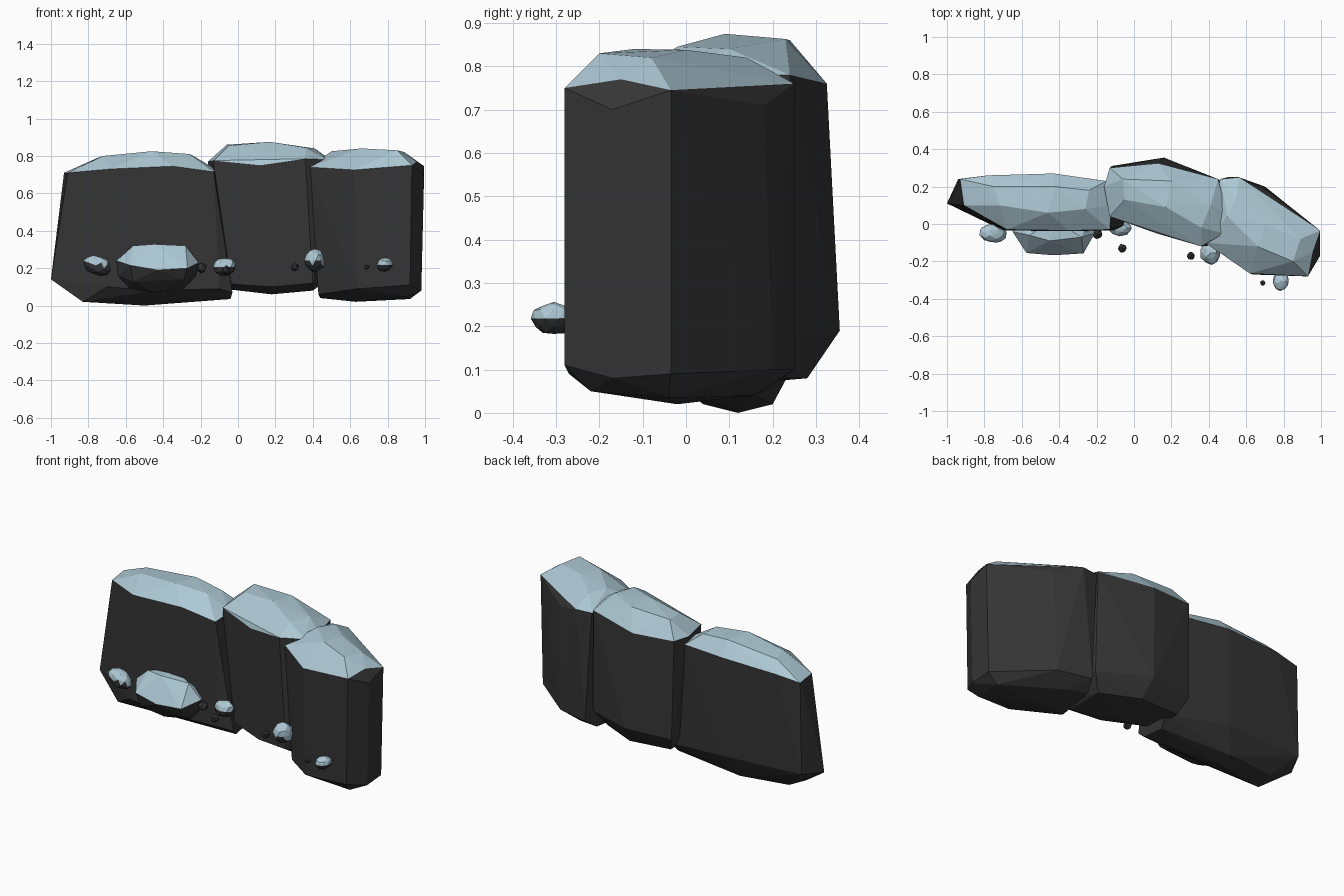
import bpy, bmesh, random
from mathutils import Vector, Euler

random.seed(4)


def material(name, rgb):
    m = bpy.data.materials.new(name)
    m.diffuse_color = (*rgb, 1)
    return m


STONE = material("dark stone", (0.035, 0.035, 0.035))
SNOW = material("pale blue snow", (0.42, 0.58, 0.66))


def hull(name, points, snow_limit):
    """Faceted convex rock; faces looking up more than snow_limit are snow."""
    bm = bmesh.new()
    for p in points:
        bm.verts.new(p)
    bmesh.ops.convex_hull(bm, input=bm.verts[:])
    loose = [v for v in bm.verts if not v.link_faces]
    bmesh.ops.delete(bm, geom=loose, context='VERTS')
    bmesh.ops.recalc_face_normals(bm, faces=bm.faces[:])
    bm.normal_update()
    for f in bm.faces:
        f.material_index = 1 if f.normal.z > snow_limit else 0
    me = bpy.data.meshes.new(name)
    bm.to_mesh(me)
    bm.free()
    me.materials.append(STONE)
    me.materials.append(SNOW)
    ob = bpy.data.objects.new(name, me)
    bpy.context.collection.objects.link(ob)
    return ob


def slab(name, crown, rim, base, foot, snow=0.25):
    hull(name, crown + rim + base + foot, snow)


def pebble(name, centre, size, tilt=0.0, snow=0.0, detail=2):
    """Jittered, squashed icosphere turned into a faceted stone."""
    bm = bmesh.new()
    bmesh.ops.create_icosphere(bm, subdivisions=detail, radius=1)
    rot = Euler((0, tilt, random.uniform(-0.2, 0.2)))
    pts = []
    for v in bm.verts:
        p = v.co * random.uniform(0.9, 1.06)
        p = Vector(a * b for a, b in zip(p, size))
        p.rotate(rot)
        pts.append(p + Vector(centre))
    bm.free()
    hull(name, pts, snow)


# Three large cliff slabs with snowy crowns
slab("left_slab",
     [(-.72, .10, .80), (-.75, .20, .79), (-.46, .06, .825), (-.42, .20, .82),
      (-.26, .08, .81), (-.24, .18, .80)],
     [(-.91, .10, .71), (-.68, -.03, .73), (-.35, -.035, .745), (-.13, -.03, .715),
      (-.12, .10, .73), (-.15, .23, .73), (-.43, .27, .74), (-.78, .26, .73), (-.93, .24, .71)],
     [(-1, .11, .14), (-.70, -.035, .10), (-.45, -.04, .08), (-.10, -.035, .09),
      (-.03, .0, .07), (-.04, .21, .10), (-.43, .27, .15), (-.94, .24, .16)],
     [(-.83, .04, .02), (-.5, .12, 0), (-.04, .04, .035), (-.06, .16, .04),
      (-.5, .2, .02), (-.8, .16, .03)])

slab("middle_slab",
     [(-.06, .24, .86), (-.05, .13, .855), (.17, .09, .875), (.20, .23, .863),
      (.36, -.02, .845), (.41, .10, .84)],
     [(-.13, .04, .775), (.12, -.05, .75), (.36, -.12, .785), (.48, -.05, .78),
      (.495, .06, .78), (.45, .24, .78), (.13, .325, .76), (-.13, .30, .77), (-.16, .20, .77)],
     [(-.10, .04, .12), (.18, -.06, .10), (.40, -.115, .12), (.44, -.05, .11),
      (.46, .23, .17), (.16, .355, .19), (-.12, .31, .18)],
     [(-.08, .08, .09), (.18, .05, .06), (.40, -.05, .08), (.40, .18, .08),
      (.18, .28, .08), (-.08, .26, .09)])

slab("right_slab",
     [(.50, .04, .825), (.55, .14, .82), (.66, -.12, .84), (.70, .0, .838),
      (.85, -.20, .83), (.89, -.08, .82)],
     [(.38, -.10, .74), (.62, -.265, .725), (.93, -.28, .75), (.955, -.15, .77),
      (.995, -.17, .70), (.995, -.035, .745), (.71, .18, .71), (.56, .25, .76), (.46, .24, .76)],
     [(.43, -.10, .06), (.64, -.27, .09), (.92, -.28, .11), (.98, -.17, .08),
      (.98, -.035, .09), (.70, .20, .10), (.50, .25, .10)],
     [(.44, -.06, .04), (.63, -.02, .02), (.90, -.22, .05), (.92, -.04, .035),
      (.60, .15, .04), (.47, .18, .05)], snow=0.6)

# Broad boulder on the left front, partly sunk into the slab
slab("ledge_boulder",
     [(-.56, -.06, .32), (-.45, -.09, .328), (-.28, -.07, .32), (-.43, .02, .33)],
     [(-.65, -.04, .24), (-.575, -.155, .215), (-.43, -.167, .19), (-.27, -.157, .20),
      (-.21, -.05, .23), (-.60, .03, .24), (-.24, .03, .24)],
     [(-.64, -.05, .16), (-.56, -.13, .13), (-.29, -.13, .14), (-.225, -.05, .16)],
     [(-.58, -.04, .09), (-.45, -.06, .07), (-.29, -.04, .09), (-.43, .02, .08)], snow=0.05)

# Small snow-topped stones
for i, (c, s, t, limit) in enumerate([
        ((-.755, -.05, .215), (.078, .052, .053), 0.35, 0.0),
        ((-.075, -.02, .205), (.066, .045, .05), 0.0, 0.0),
        ((.41, -.155, .24), (.056, .065, .062), 0.0, -0.25),
        ((.785, -.305, .218), (.042, .052, .038), 0.0, 0.0)]):
    pebble(f"snowy_stone_{i + 1}", c, s, t, limit)

# Tiny bare pebbles
for i, (c, r) in enumerate([((-.195, -.055, .20), .028), ((-.063, -.13, .19), .026),
                            ((.305, -.17, .205), .024), ((.688, -.315, .205), .016)]):
    pebble(f"bare_pebble_{i + 1}", c, (r, r, r), 0.0, 2.0, 1)
